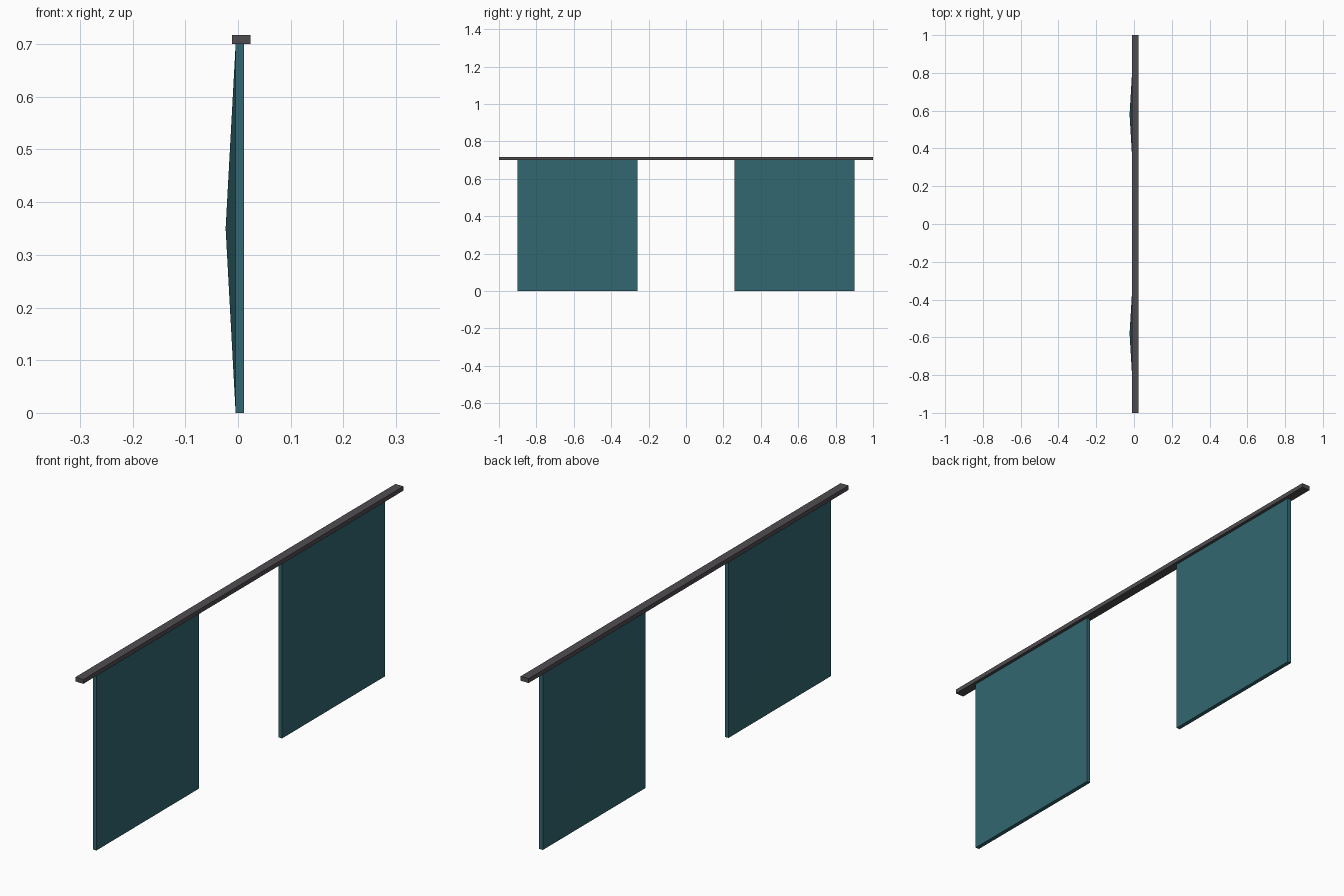
import bpy, bmesh
from mathutils import Vector

if "Cube" in bpy.data.objects:
    bpy.data.objects.remove(bpy.data.objects["Cube"])


def material(name, rgb):
    m = bpy.data.materials.new(name)
    m.diffuse_color = (*rgb, 1)
    m.use_nodes = True
    m.node_tree.nodes["Principled BSDF"].inputs["Base Color"].default_value = m.diffuse_color
    return m


teal = material("teal cloth", (0.032, 0.135, 0.165))
grey = material("dark grey metal", (0.08, 0.073, 0.08))


def box(name, lo, hi, mat, apex_x=None):
    """Box from corner to corner; apex_x raises the -x face into a shallow pyramid."""
    lo, hi = Vector(lo), Vector(hi)
    bm = bmesh.new()
    bmesh.ops.create_cube(bm, size=1)
    for v in bm.verts:
        v.co = Vector(((v.co[i] + 0.5) * (hi[i] - lo[i]) + lo[i]) for i in range(3))
    if apex_x is not None:
        bm.normal_update()
        side = [f for f in bm.faces if f.normal.x < -0.9]
        tip = bmesh.ops.poke(bm, faces=side)["verts"][0]
        tip.co.x = apex_x
    me = bpy.data.meshes.new(name)
    bm.to_mesh(me)
    bm.free()
    me.materials.append(mat)
    ob = bpy.data.objects.new(name, me)
    bpy.context.collection.objects.link(ob)
    return ob


# top rail
box("rail", (-0.0115, -1, 0.7), (0.0235, 1, 0.717), grey)

# two hanging panels with a bulged back
for name, y in (("front_panel", -0.58), ("back_panel", 0.58)):
    box(name, (-0.0045, y - 0.321, 0), (0.0115, y + 0.321, 0.7), teal, apex_x=-0.0235)
